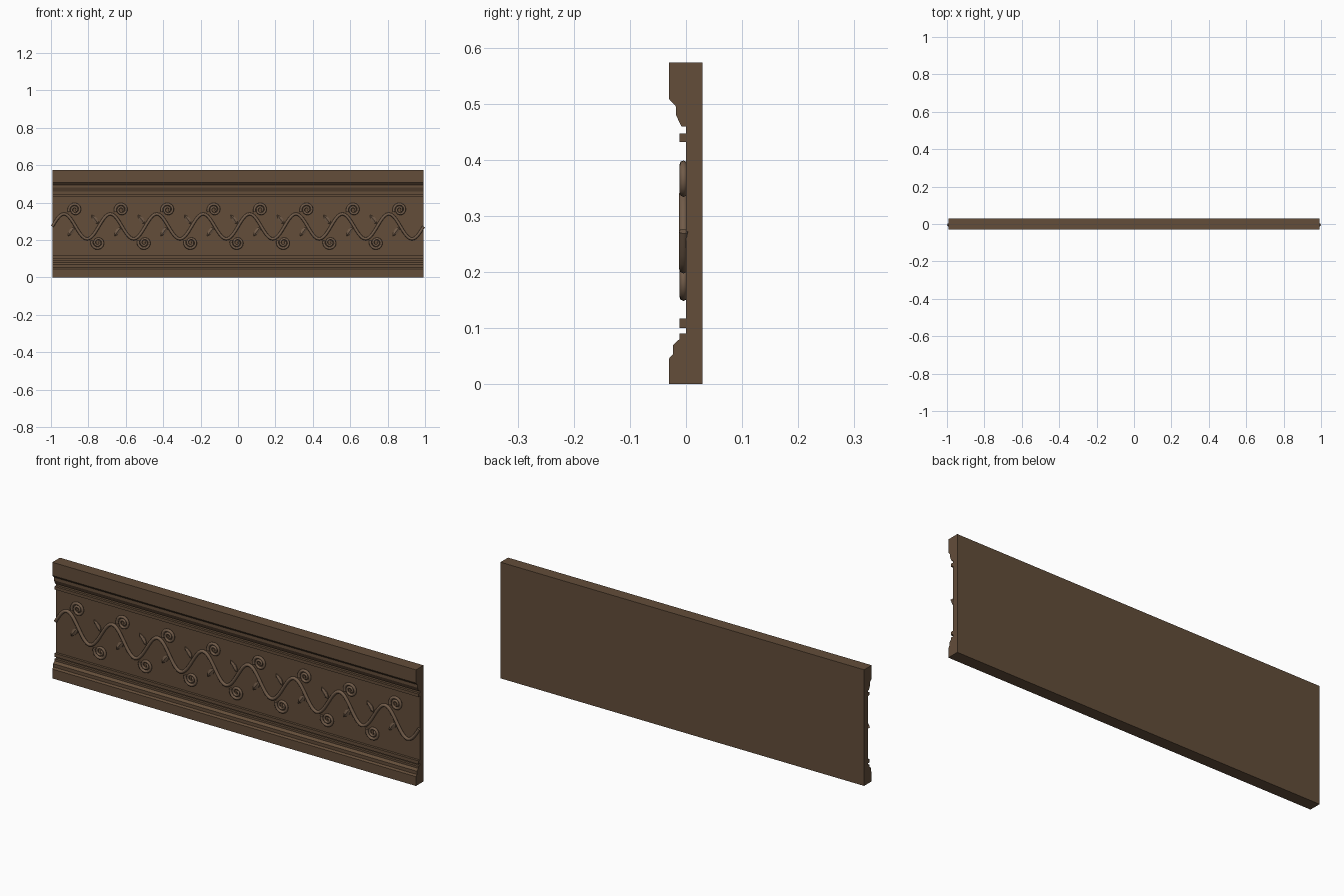
import bpy, bmesh, math
from mathutils import Vector

if "Cube" in bpy.data.objects:
    bpy.data.objects.remove(bpy.data.objects["Cube"])

HALF = 0.9925            # half length of the board
PERIOD = 2 * HALF / 8    # one vine wave
MID, AMP = 0.2725, 0.067


def material(name, rgb):
    m = bpy.data.materials.new(name)
    m.diffuse_color = (*rgb, 1)
    m.use_nodes = True
    m.node_tree.nodes["Principled BSDF"].inputs["Base Color"].default_value = m.diffuse_color
    return m


wood = material("wood", (0.125, 0.075, 0.042))
carving = material("carved_wood", (0.165, 0.105, 0.066))


def add_mesh(name, bm, mat):
    bmesh.ops.recalc_face_normals(bm, faces=bm.faces)
    me = bpy.data.meshes.new(name)
    bm.to_mesh(me)
    bm.free()
    me.materials.append(mat)
    ob = bpy.data.objects.new(name, me)
    bpy.context.collection.objects.link(ob)
    return ob


def tube(name, points, radii, sides=8):
    """Sweep a round section along (x, z) points on the face of the board."""
    bm = bmesh.new()
    rings = []
    for i, (x, z) in enumerate(points):
        a, b = points[max(i - 1, 0)], points[min(i + 1, len(points) - 1)]
        t = Vector((b[0] - a[0], 0, b[1] - a[1])).normalized()
        side = Vector((-t.z, 0, t.x))
        ring = []
        for k in range(sides):
            w = math.tau * k / sides
            off = side * math.cos(w) + Vector((0, 1, 0)) * math.sin(w)
            ring.append(bm.verts.new(Vector((x, -0.0045, z)) + off * radii[i]))
        rings.append(ring)
    for r, s in zip(rings, rings[1:]):
        for k in range(sides):
            n = (k + 1) % sides
            bm.faces.new((r[k], r[n], s[n], s[k]))
    bm.faces.new(rings[0])
    bm.faces.new(rings[-1])
    ob = add_mesh(name, bm, carving)
    bpy.context.view_layer.objects.active = ob
    ob.select_set(True)
    bpy.ops.object.shade_smooth_by_angle(angle=math.radians(50))
    ob.select_set(False)


def scroll(name, cx, cz, flip):
    """Tendril curling inwards from the vine; flip = -1 turns it upside down."""
    pts, radii = [], []
    n = 36
    for i in range(n + 1):
        t = i / n
        a = math.radians(200 - 620 * t)
        r = 0.034 - 0.026 * t
        pts.append((cx + r * math.cos(a), cz + flip * r * math.sin(a)))
        radii.append(0.0075 - 0.002 * t)
    tube(name, pts, radii)


def leaf(name, x, z, angle, length=0.062, width=0.026):
    """Pointed leaf with a raised midrib, growing from (x, z)."""
    d = Vector((math.cos(angle), 0, math.sin(angle)))
    s = Vector((-d.z, 0, d.x))
    base = Vector((x, 0, z))
    bm = bmesh.new()

    def pt(t, w, y):
        return bm.verts.new(base + d * t * length + s * w * width / 2 + Vector((0, y, 0)))

    steps = [(0.22, 0.7), (0.45, 1.0), (0.7, 0.75), (0.88, 0.35)]
    start, tip = pt(0, 0, -0.003), pt(1, 0, -0.003)
    left = [pt(t, w, -0.004) for t, w in steps]
    right = [pt(t, -w, -0.004) for t, w in steps]
    rib = [pt(t, 0, -0.009) for t, w in steps]
    for edge in (left, right):
        a, b = [start] + edge + [tip], [start] + rib + [tip]
        for i in range(len(a) - 1):
            bm.faces.new(list(dict.fromkeys((a[i], a[i + 1], b[i + 1], b[i]))))
    # thin skirt back to the board
    loop = [start] + left + [tip] + right[::-1]
    back = [bm.verts.new((v.co.x, 0.001, v.co.z)) for v in loop]
    for i in range(len(loop)):
        j = (i + 1) % len(loop)
        bm.faces.new((loop[i], loop[j], back[j], back[i]))
    bm.faces.new(back)
    add_mesh(name, bm, carving)


# moulded board: one profile (y, z) extruded along x
profile = [(0.029, 0), (-0.03, 0), (-0.03, 0.046), (-0.023, 0.054), (-0.023, 0.07),
           (-0.012, 0.08), (-0.012, 0.09), (0, 0.09), (0, 0.1), (-0.012, 0.1),
           (-0.012, 0.117), (0, 0.117), (0, 0.432), (-0.012, 0.432), (-0.012, 0.447),
           (0, 0.447), (0, 0.459), (-0.008, 0.459), (-0.018, 0.48), (-0.018, 0.495),
           (-0.03, 0.508), (-0.03, 0.573), (0.029, 0.573)]
bm = bmesh.new()
face = bm.faces.new([bm.verts.new((-HALF, y, z)) for y, z in profile])
ext = bmesh.ops.extrude_face_region(bm, geom=[face])
bmesh.ops.translate(bm, vec=(2 * HALF, 0, 0),
                    verts=[v for v in ext["geom"] if isinstance(v, bmesh.types.BMVert)])
add_mesh("moulded_board", bm, wood)

# running vine
N = 8 * 20
path = [(-HALF + 2 * HALF * i / N, MID + AMP * math.sin(16 * math.pi * i / N))
        for i in range(N + 1)]
tube("vine", path, [0.008] * (N + 1))

# scrolls and leaves: upper scroll and lower leaf at each fall of the vine,
# lower scroll and upper leaf at each rise
for i in range(8):
    x = -HALF + PERIOD * (i + 0.5)
    scroll(f"upper_scroll_{i + 1}", x - 0.003, 0.362, 1)
    leaf(f"lower_leaf_{i + 1}", x - 0.004, 0.27, math.radians(233))
    if i < 7:
        x += PERIOD / 2
        scroll(f"lower_scroll_{i + 1}", x - 0.004, 0.185, -1)
        leaf(f"upper_leaf_{i + 1}", x - 0.002, 0.285, math.radians(127))
